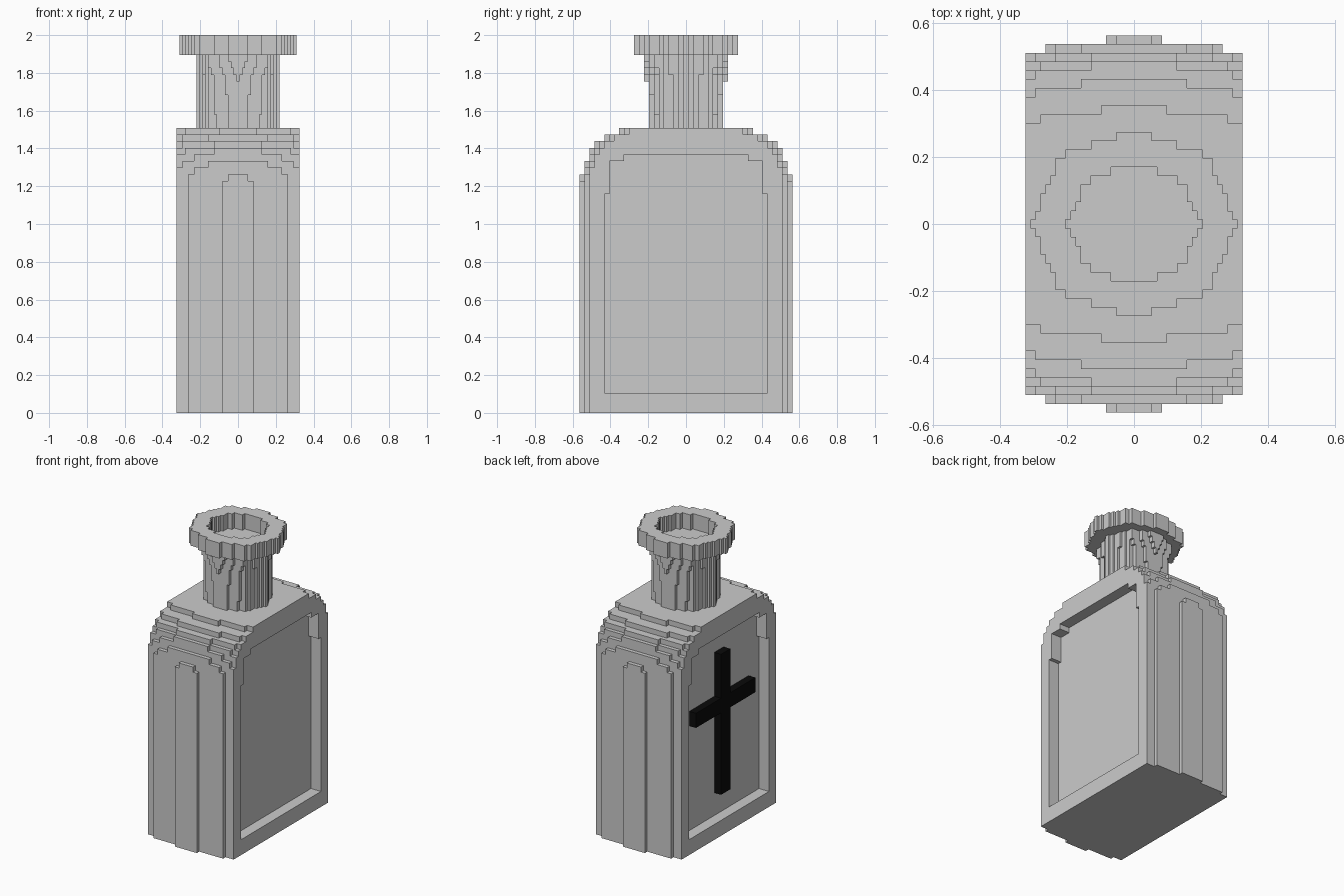
import bpy, bmesh, math

if "Cube" in bpy.data.objects:
    bpy.data.objects.remove(bpy.data.objects["Cube"])

# Block size of the voxel-style bottle (grid is centred on x and y)
DX, DY, DZ = 0.0151, 0.0262, 2 / 57
N, NZ = 21, 57
Z_SHOULDER, Z_LIP = 43 * DZ, 54 * DZ
C, S = math.cos(math.pi / 8), math.sin(math.pi / 8)


def octagon(x, y, rx, ry):
    a, b = abs(x) / rx, abs(y) / ry
    return max(a * C + b * S, a * S + b * C) <= C


def lerp(points, z):
    for (z0, v0), (z1, v1) in zip(points, points[1:]):
        if z <= z1:
            return v0 + (v1 - v0) * (z - z0) / (z1 - z0)
    return points[-1][1]


# Half depth of the body and neck by height
SHOULDER = [(0, .553), (1.2, .553), (1.26, .5505), (1.3, .54), (1.35, .52),
            (1.39, .502), (1.422, .478), (1.457, .428), (1.49, .346), (1.52, .30)]
NECK = [(1.5, .203), (1.76, .2096), (1.9, .234)]


def in_body(x, y, z):
    # Rounded shoulders with gently bulging front and back
    if abs(y) > lerp(SHOULDER, z) - 0.4 * x * x:
        return False
    # Recessed panel on both sides
    if abs(x) > 0.25 and 3 * DZ < z < 39 * DZ:
        limit = .436 if z < 1.16 else .406 if z < 1.335 else .34
        return abs(y) > limit
    return True


def in_neck(x, y, z):
    return octagon(x, y, 0.214, lerp(NECK, z))


def in_lip(x, y, z):
    return octagon(x, y, 0.31, 0.285) and not octagon(x, y, 0.2, 0.182)


def filled(i, j, k):
    x, y, z = i * DX, j * DY, (k + 0.5) * DZ
    if z < Z_SHOULDER:
        return in_body(x, y, z)
    return in_neck(x, y, z) if z < Z_LIP else in_lip(x, y, z)


def build_blocks(name):
    """Skin the filled blocks with outward-facing quads."""
    cells = {(i, j, k) for i in range(-N, N + 1) for j in range(-N, N + 1)
             for k in range(NZ) if filled(i, j, k)}
    bm = bmesh.new()
    verts = {}

    def vert(p):
        if p not in verts:
            verts[p] = bm.verts.new(((p[0] - 0.5) * DX, (p[1] - 0.5) * DY, p[2] * DZ))
        return verts[p]

    for cell in cells:
        for axis in range(3):
            for side in (0, 1):
                near = list(cell)
                near[axis] += 2 * side - 1
                if tuple(near) in cells:
                    continue
                u, v = (axis + 1) % 3, (axis + 2) % 3
                ring = []
                for du, dv in ((0, 0), (1, 0), (1, 1), (0, 1)):
                    p = list(cell)
                    p[axis] += side
                    p[u] += du
                    p[v] += dv
                    ring.append(vert(tuple(p)))
                bm.faces.new(ring if side else ring[::-1])
    mesh = bpy.data.meshes.new(name)
    bm.to_mesh(mesh)
    bm.free()
    obj = bpy.data.objects.new(name, mesh)
    bpy.context.collection.objects.link(obj)
    return obj


def box(name, lo, hi, mat):
    bpy.ops.mesh.primitive_cube_add(size=1, location=[(a + b) / 2 for a, b in zip(lo, hi)])
    obj = bpy.context.object
    obj.name = name
    obj.scale = [b - a for a, b in zip(lo, hi)]
    obj.data.materials.append(mat)
    return obj


# Bottle: body, neck and lip in one skin
build_blocks("bottle")

# Black cross lying on the left panel
black = bpy.data.materials.new("black")
black.diffuse_color = (0.003, 0.003, 0.003, 1)
black.use_nodes = True
black.node_tree.nodes["Principled BSDF"].inputs["Base Color"].default_value = black.diffuse_color
box("cross_upright", (-0.30, -0.05, 0.26), (-0.245, 0.05, 1.22), black)
box("cross_arm", (-0.30, -0.32, 0.82), (-0.245, 0.32, 0.92), black)
